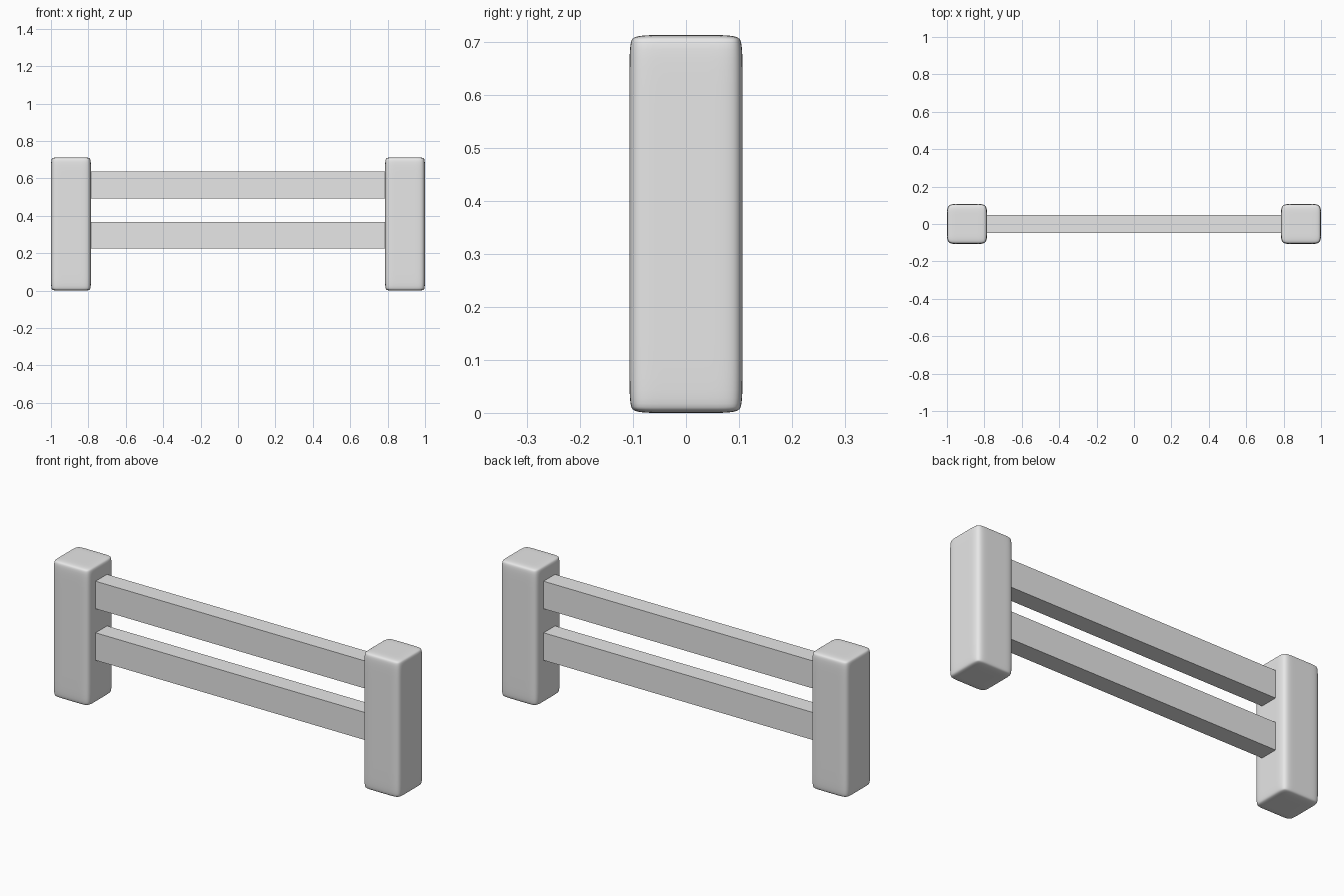
import bpy
import bmesh

cube = bpy.data.objects.get("Cube")
if cube:
    bpy.data.objects.remove(cube, do_unlink=True)

# Single plain grey material
GREY = (0.8, 0.8, 0.8, 1.0)
grey = bpy.data.materials.new("light grey")
grey.use_nodes = True
grey.diffuse_color = GREY
bsdf = next(n for n in grey.node_tree.nodes if n.type == "BSDF_PRINCIPLED")
bsdf.inputs["Base Color"].default_value = GREY

HALF_W = 0.107    # half width of a post
HEIGHT = 0.713    # post height
POST_X = 1 - HALF_W


def box(name, size, location, loops=()):
    """Box with optional pairs of support loops: (axis, distance from centre)."""
    bm = bmesh.new()
    bmesh.ops.create_cube(bm, size=1)
    bmesh.ops.scale(bm, vec=size, verts=bm.verts)
    for axis, distance in loops:
        normal = [0, 0, 0]
        normal[axis] = 1
        for side in (-1, 1):
            bmesh.ops.bisect_plane(
                bm, geom=bm.verts[:] + bm.edges[:] + bm.faces[:],
                plane_co=[side * distance * n for n in normal], plane_no=normal)
    mesh = bpy.data.meshes.new(name)
    bm.to_mesh(mesh)
    bm.free()
    mesh.materials.append(grey)
    obj = bpy.data.objects.new(name, mesh)
    obj.location = location
    bpy.context.collection.objects.link(obj)
    return obj


# Soft-cornered posts: wide rounding in plan, tight rounding at the ends
for name, side in (("left_post", 1), ("right_post", -1)):
    post = box(name, (2 * HALF_W, 2 * HALF_W, HEIGHT),
               (side * POST_X, 0, HEIGHT / 2),
               [(0, 0.05), (1, 0.05), (2, HEIGHT / 2 - 0.028)])
    post.data.shade_smooth()
    subdivision = post.modifiers.new("rounding", "SUBSURF")
    subdivision.levels = subdivision.render_levels = 3

# Flat, sharp-edged rails running between the posts
for name, low, high in (("lower_rail", 0.225, 0.368), ("upper_rail", 0.493, 0.636)):
    box(name, (1.6, 0.094, high - low), (0, 0, (low + high) / 2))
